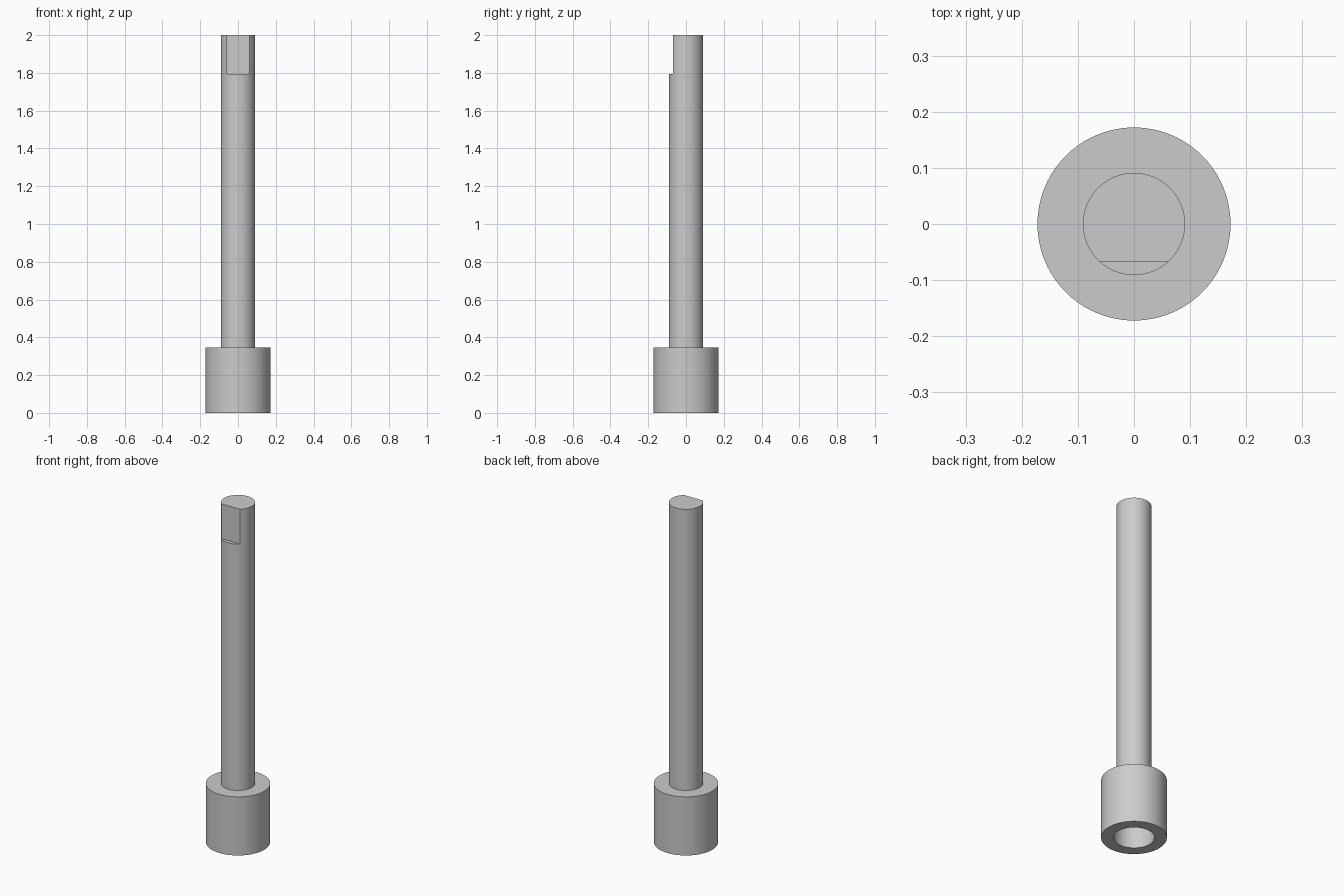
import bpy
import bmesh
import math
from mathutils import Vector

if "Cube" in bpy.data.objects:
    bpy.data.objects.remove(bpy.data.objects["Cube"])

SEGMENTS = 96
COLLAR_R, COLLAR_H = 0.172, 0.345
BORE_R, BORE_DEPTH = 0.107, 0.24
SHAFT_R, TOP = 0.091, 2.0
FLAT_Y, FLAT_Z = -0.068, 1.795

steel = bpy.data.materials.new("grey steel")
steel.use_nodes = True
colour = (0.6, 0.6, 0.6, 1)
steel.diffuse_color = colour
steel.node_tree.nodes["Principled BSDF"].inputs["Base Color"].default_value = colour


def lathe(name, profile):
    """Spin a radius/height profile that starts and ends on the z axis."""
    bm = bmesh.new()
    verts = [bm.verts.new((r, 0, z)) for r, z in profile]
    edges = [bm.edges.new(pair) for pair in zip(verts, verts[1:])]
    bmesh.ops.spin(bm, geom=verts + edges, axis=(0, 0, 1), cent=(0, 0, 0),
                   angle=math.tau, steps=SEGMENTS, use_merge=True)
    bmesh.ops.remove_doubles(bm, verts=bm.verts, dist=1e-5)
    # Merge each end disc into a single flat face
    bmesh.ops.dissolve_limit(bm, angle_limit=math.radians(0.5),
                             verts=bm.verts, edges=bm.edges)
    bmesh.ops.recalc_face_normals(bm, faces=bm.faces)
    mesh = bpy.data.meshes.new(name)
    bm.to_mesh(mesh)
    bm.free()
    mesh.materials.append(steel)
    obj = bpy.data.objects.new(name, mesh)
    bpy.context.collection.objects.link(obj)
    return obj


def activate(obj):
    bpy.ops.object.select_all(action='DESELECT')
    obj.select_set(True)
    bpy.context.view_layer.objects.active = obj


# Collar with a blind bore in its underside
collar = lathe("collar", [(0, BORE_DEPTH), (BORE_R, BORE_DEPTH), (BORE_R, 0),
                          (COLLAR_R, 0), (COLLAR_R, COLLAR_H), (0, COLLAR_H)])

# Shaft, seated slightly into the collar
shaft = lathe("shaft", [(0, COLLAR_H - 0.04), (SHAFT_R, COLLAR_H - 0.04),
                        (SHAFT_R, TOP), (0, TOP)])

# Flat milled into the front of the shaft end
bpy.ops.mesh.primitive_cube_add(size=1, location=(0, FLAT_Y - 0.1, FLAT_Z + 0.2))
cutter = bpy.context.object
cutter.name = "flat_cutter"
cutter.scale = Vector((0.4, 0.2, 0.4))
cutter.hide_render = True
cut = shaft.modifiers.new("flat", 'BOOLEAN')
cut.operation = 'DIFFERENCE'
cut.solver = 'EXACT'
cut.object = cutter
activate(shaft)
bpy.ops.object.modifier_apply(modifier=cut.name)
bpy.data.objects.remove(cutter)

for part in (collar, shaft):
    activate(part)
    bpy.ops.object.shade_smooth_by_angle(angle=math.radians(30))
